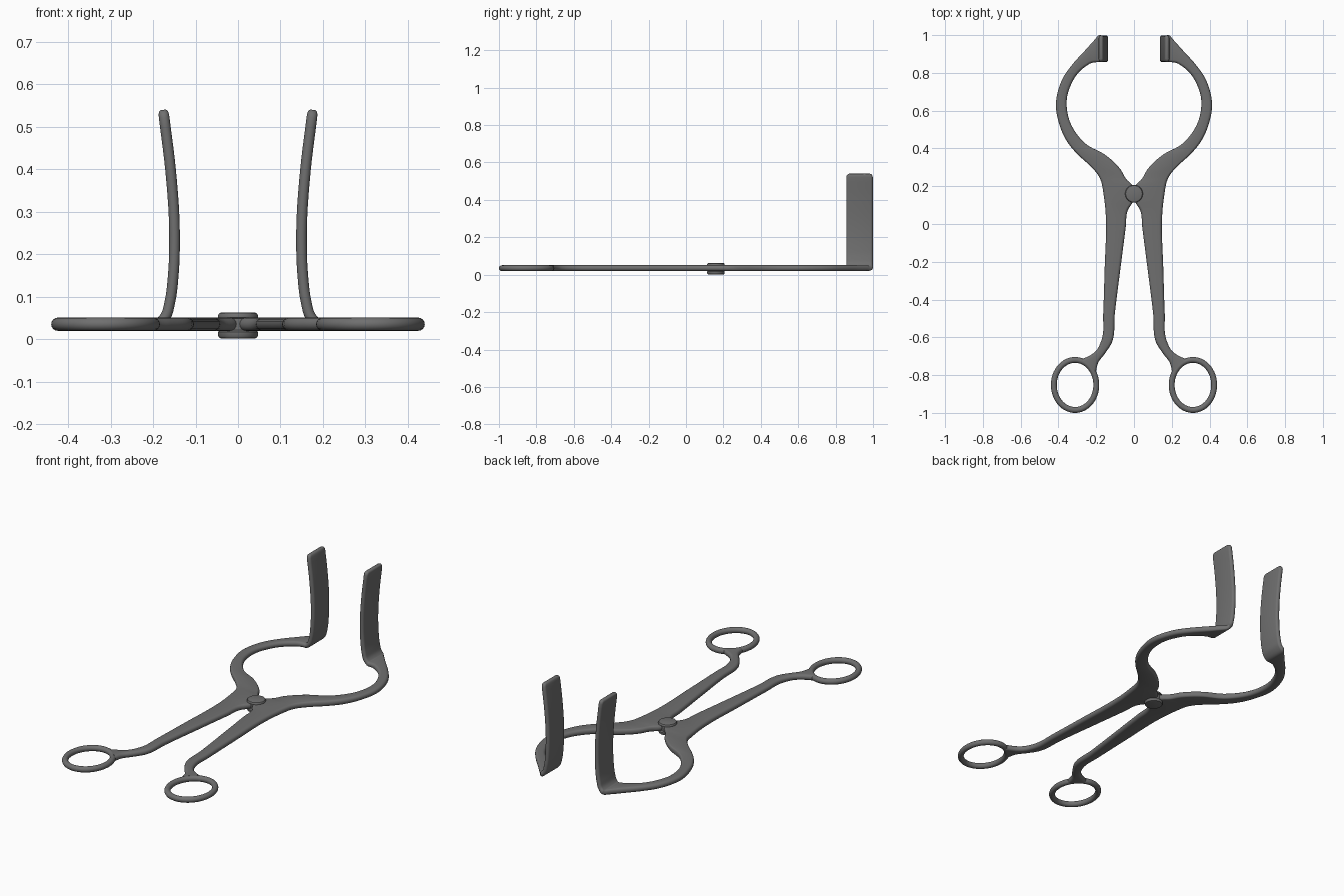
import bpy, bmesh, math
from mathutils import Vector

if "Cube" in bpy.data.objects:
    bpy.data.objects.remove(bpy.data.objects["Cube"])

Z = 0.035          # mid-height of the flat frame
T = 0.0155         # half thickness

# right arm: inner edge x, y and outer edge x, y from the finger ring to the tip
ARM = [
    (.202, -.785, .276, -.716), (.190, -.735, .230, -.694), (.157, -.690, .198, -.668),
    (.116, -.625, .169, -.605), (.102, -.480, .163, -.480), (.071, -.230, .155, -.230),
    (.044, -.020, .148, .000), (.032, .075, .152, .085), (.004, .120, .158, .135),
    (-.002, .165, .166, .190), (.010, .206, .174, .226), (.040, .236, .192, .262),
    (.072, .290, .235, .310), (.155, .368, .300, .370),
    (.250, .420, .350, .430), (.330, .520, .393, .520), (.357, .645, .413, .645),
    (.330, .745, .375, .775), (.295, .800, .320, .852), (.250, .838, .258, .920),
    (.215, .855, .206, .978),
]
# upright blade: centre x, z
BLADE = [(.187, .036), (.171, .053), (.160, .09), (.1525, .15), (.1495, .25),
         (.159, .40), (.174, .522)]

steel = bpy.data.materials.new("dark_steel")
steel.diffuse_color = (.16, .16, .16, 1)
steel.use_nodes = True
steel.node_tree.nodes["Principled BSDF"].inputs["Base Color"].default_value = steel.diffuse_color


def spline(keys, steps):
    """Smooth curve through keys, spaced by chord length."""
    mid = [(a + b) / 2 for a, b in keys]
    s = [0]
    for p, q in zip(mid, mid[1:]):
        s.append(s[-1] + (q - p).length)
    n = len(keys)
    out = []

    def slope(i, k):
        d = lambda a: (keys[a + 1][k] - keys[a][k]) / (s[a + 1] - s[a])
        if i == 0:
            return d(0)
        if i == n - 1:
            return d(n - 2)
        h0, h1 = s[i] - s[i - 1], s[i + 1] - s[i]
        return (d(i - 1) * h1 + d(i) * h0) / (h0 + h1)

    for i in range(n - 1):
        h = s[i + 1] - s[i]
        for j in range(steps):
            u = j / steps
            out.append(tuple(
                keys[i][k] * (2*u**3 - 3*u**2 + 1) + slope(i, k) * h * (u**3 - 2*u**2 + u)
                + keys[i + 1][k] * (3*u**2 - 2*u**3) + slope(i + 1, k) * h * (u**3 - u**2)
                for k in (0, 1)))
    out.append(keys[-1])
    return out


def finish(name, bm, mirror=True):
    bmesh.ops.recalc_face_normals(bm, faces=bm.faces)
    me = bpy.data.meshes.new(name)
    bm.to_mesh(me)
    bm.free()
    me.materials.append(steel)
    ob = bpy.data.objects.new(name, me)
    bpy.context.collection.objects.link(ob)
    if mirror:
        m = ob.modifiers.new("Mirror", 'MIRROR')
        m.use_mirror_merge = False
    bpy.ops.object.select_all(action='DESELECT')
    ob.select_set(True)
    bpy.context.view_layer.objects.active = ob
    bpy.ops.object.shade_smooth_by_angle(angle=math.radians(40))
    return ob


def loft(bm, rings, closed=False):
    n = len(rings[0])
    vs = [[bm.verts.new(p) for p in r] for r in rings]
    pairs = list(zip(vs, vs[1:])) + ([(vs[-1], vs[0])] if closed else [])
    for a, b in pairs:
        for i in range(n):
            bm.faces.new((a[i], a[(i + 1) % n], b[(i + 1) % n], b[i]))
    if not closed:
        bm.faces.new(vs[0])
        bm.faces.new(vs[-1])


# arm and blade, one continuous strip with rounded edges
keys = [(Vector((a, b, Z)), Vector((c, d, Z))) for a, b, c, d in ARM]
keys += [(Vector((x, .857, z)), Vector((x, .999, z))) for x, z in BLADE]
path = spline(keys, 5)
mids = [(a + b) / 2 for a, b in path]
rings = []


def section(c, w, n, t, shrink=0):
    wd = w.normalized()
    core = wd * max(w.length - t - shrink, .001)
    ring = []
    for side in (1, -1):
        for k in range(9):
            a = -math.pi / 2 + math.pi * k / 8
            ring.append(c + side * (core + t * (math.cos(a) * wd + math.sin(a) * n)))
    return ring


for i, (a, b) in enumerate(path):
    tan = (mids[min(i + 1, len(mids) - 1)] - mids[max(i - 1, 0)]).normalized()
    w = (b - a) / 2
    n = w.cross(tan).normalized()
    t = .0125 if i > len(path) - 30 else T
    if len(path) - 40 < i <= len(path) - 30:
        t = T - .003 * (i - len(path) + 40) / 10
    rings.append(section(mids[i], w, n, t))
# rounded blade tip
for d, s, f in ((.009, .003, .95), (.015, .008, .8), (.018, .015, .5)):
    rings.append(section(mids[-1] + tan * d, w, n, .0125 * f, s))
bm = bmesh.new()
loft(bm, rings)
finish("arm_with_blade", bm)

# oval finger rings
bm = bmesh.new()
rings = []
for i in range(64):
    a = 2 * math.pi * i / 64
    rings.append([Vector((.312 + (.1125 + T * math.cos(b)) * math.cos(a),
                          -.852 + (.1325 + T * math.cos(b)) * math.sin(a),
                          Z + T * math.sin(b)))
                  for b in (2 * math.pi * k / 16 for k in range(16))])
loft(bm, rings, closed=True)
finish("finger_ring", bm)

# pivot pin: two softened heads joined by a narrower shank
bm = bmesh.new()
prof = [(.038, .001), (.044, .003), (.047, .008), (.047, .017), (.040, .021),
        (.040, .048), (.047, .051), (.047, .056), (.044, .061), (.038, .063)]
loft(bm, [[Vector((r * math.cos(a), .16 + r * math.sin(a), z))
           for a in (2 * math.pi * k / 40 for k in range(40))] for r, z in prof])
finish("pivot_pin", bm, mirror=False)
